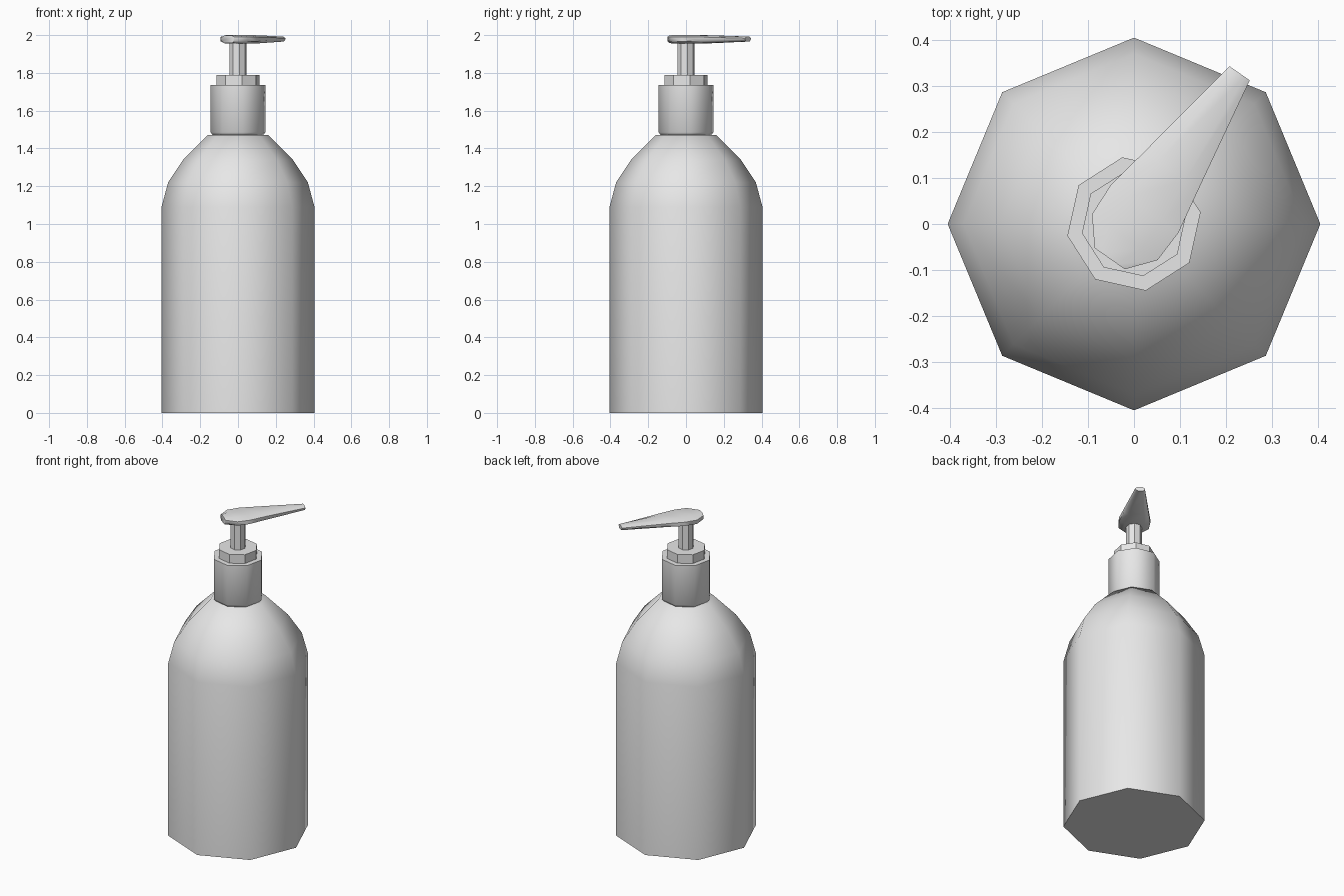
import bpy, bmesh, math
from mathutils import Matrix

cube = bpy.data.objects.get("Cube")
if cube:
    bpy.data.objects.remove(cube)

GREY = (0.8, 0.8, 0.8, 1)
mat = bpy.data.materials.new("light_grey")
mat.use_nodes = True
mat.diffuse_color = GREY
mat.node_tree.nodes["Principled BSDF"].inputs["Base Color"].default_value = GREY


def loft(name, rings, smooth_angle):
    """Skin a list of closed point rings and cap both ends."""
    bm = bmesh.new()
    loops = [[bm.verts.new(p) for p in ring] for ring in rings]
    n = len(loops[0])
    for a, b in zip(loops, loops[1:]):
        for i in range(n):
            j = (i + 1) % n
            bm.faces.new((a[i], a[j], b[j], b[i]))
    bm.faces.new(loops[0])
    bm.faces.new(loops[-1])
    bmesh.ops.recalc_face_normals(bm, faces=bm.faces)
    mesh = bpy.data.meshes.new(name)
    bm.to_mesh(mesh)
    bm.free()
    obj = bpy.data.objects.new(name, mesh)
    mesh.materials.append(mat)
    bpy.context.collection.objects.link(obj)
    if smooth_angle:
        bpy.ops.object.select_all(action='DESELECT')
        obj.select_set(True)
        bpy.context.view_layer.objects.active = obj
        bpy.ops.object.shade_smooth_by_angle(angle=math.radians(smooth_angle))
    return obj


def octagon_part(name, profile, turn=0, smooth_angle=60):
    """Eight-sided turned part from (radius, height) pairs."""
    angles = [math.radians(turn + 45 * i) for i in range(8)]
    return loft(name, [[(r * math.cos(a), r * math.sin(a), z) for a in angles]
                       for r, z in profile], smooth_angle)


# Bottle with rounded shoulders
octagon_part("bottle_body", [(0.405, 0), (0.405, 1.09), (0.37, 1.22),
                             (0.29, 1.34), (0.16, 1.47)])

# Screw collar, upper ring and pump stem, all turned slightly
octagon_part("collar", [(0.135, 1.468), (0.147, 1.485), (0.147, 1.735)], 10)
octagon_part("collar_ring", [(0.115, 1.73), (0.115, 1.79)], 10, 0)
octagon_part("pump_stem", [(0.045, 1.78), (0.045, 1.965)], 10, 0)

# Pump head tapering into the spout: distance, half width, bottom, top
stations = [(-0.092, 0.04, 1.958, 1.999), (-0.035, 0.087, 1.955, 2.0),
            (0.04, 0.09, 1.955, 2.0), (0.14, 0.072, 1.957, 1.999),
            (0.40, 0.027, 1.966, 1.992)]
rings = []
for u, w, low, high in stations:
    half = [(0.65 * w, low), (w, low + 0.012), (w, high - 0.009), (0.5 * w, high)]
    rings.append([(u, v, z) for v, z in half] +
                 [(u, -v, z) for v, z in reversed(half)])
head = loft("pump_head", rings, 60)
head.data.transform(Matrix.Rotation(math.radians(55), 4, 'Z'))
